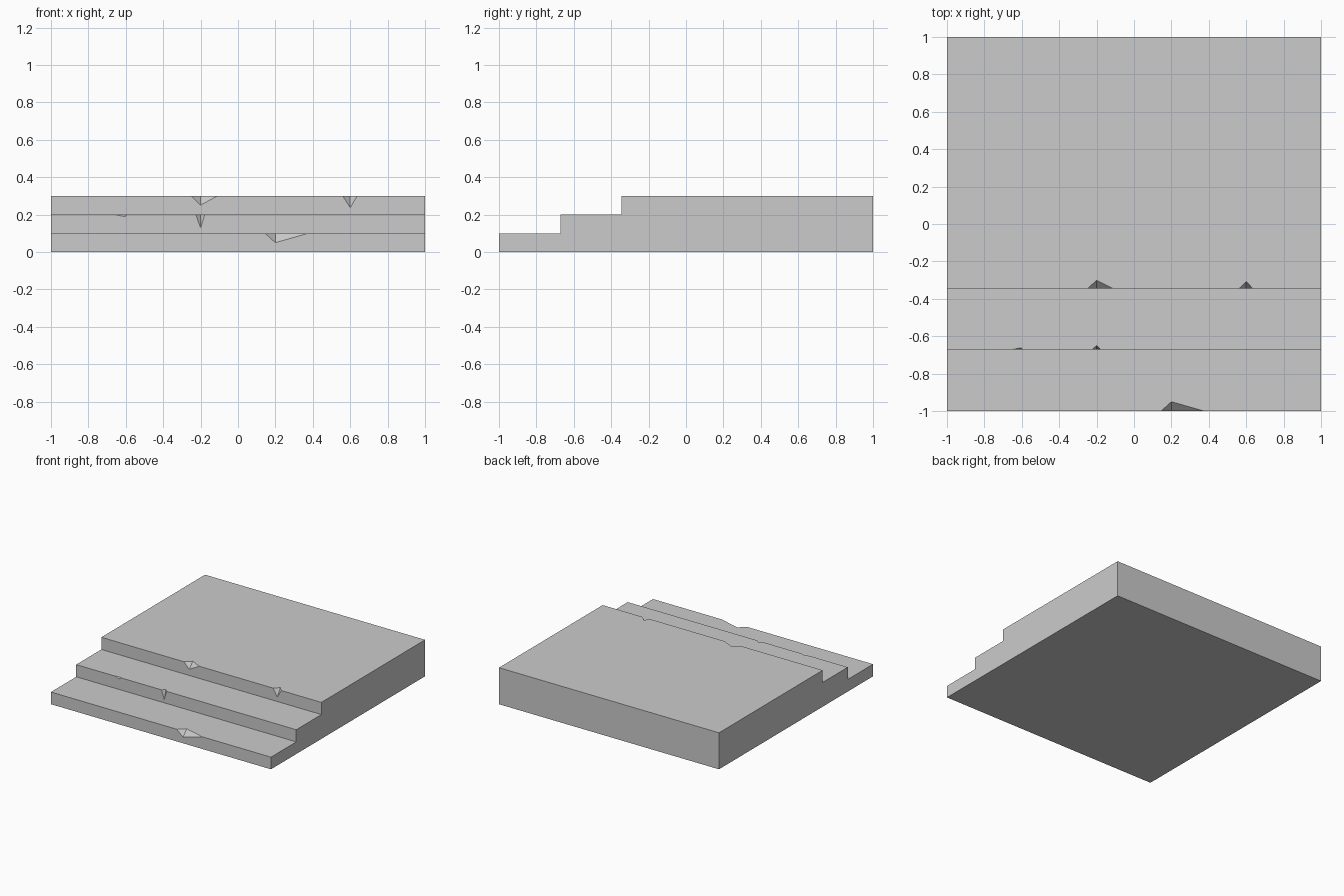
import bpy
import bmesh

cube = bpy.data.objects.get("Cube")
if cube:
    bpy.data.objects.remove(cube, do_unlink=True)

stone = bpy.data.materials.new("grey stone")
stone.use_nodes = True
grey = (0.6, 0.6, 0.6, 1)
stone.diffuse_color = grey
stone.node_tree.nodes["Principled BSDF"].inputs["Base Color"].default_value = grey

HALF = 1.0
# Each step: front y, top z, and chips as (left x, tip x, right x, depth, drop)
STEPS = [
    (-1.0, 0.1, [(0.145, 0.2, 0.375, 0.05, 0.05)]),
    (-0.672, 0.2, [(-0.655, -0.605, -0.593, 0.01, 0.011),
                   (-0.225, -0.2, -0.178, 0.022, 0.072)]),
    (-0.346, 0.3, [(-0.25, -0.2, -0.11, 0.045, 0.049),
                   (0.56, 0.6, 0.637, 0.038, 0.063)]),
]

bm = bmesh.new()


def vert(x, y, z):
    return bm.verts.new((x, y, z))


# Side outline, starting at the bottom front corner
outline = [(-HALF, 0.0)]
for i, (y, z, chips) in enumerate(STEPS):
    back = STEPS[i + 1][0] if i + 1 < len(STEPS) else HALF
    outline += [(y, z), (back, z)]
outline.append((HALF, 0.0))
right = [vert(-HALF, y, z) for y, z in outline]
left = [vert(HALF, y, z) for y, z in outline]
bm.faces.new(right)
bm.faces.new(left[::-1])

# Risers and treads, with a two-faced notch for every chip in the nosing
for i, (y, z, chips) in enumerate(STEPS):
    low, nose, back = 2 * i, 2 * i + 1, 2 * i + 2
    riser_edge, tread_edge = [right[nose]], [right[nose]]
    for x0, x1, x2, depth, drop in chips:
        a, b = vert(x0, y, z), vert(x2, y, z)
        deep, under = vert(x1, y + depth, z), vert(x1, y, z - drop)
        riser_edge += [a, under, b]
        tread_edge += [a, deep, b]
        bm.faces.new((a, under, deep))
        bm.faces.new((under, b, deep))
    riser_edge.append(left[nose])
    tread_edge.append(left[nose])
    bm.faces.new([left[low], *riser_edge[::-1], right[low]])
    bm.faces.new([*tread_edge, left[back], right[back]])

# Back wall and underside
bm.faces.new((right[-2], left[-2], left[-1], right[-1]))
bm.faces.new((right[-1], left[-1], left[0], right[0]))
bmesh.ops.recalc_face_normals(bm, faces=bm.faces[:])

mesh = bpy.data.meshes.new("stepped_platform")
bm.to_mesh(mesh)
bm.free()
mesh.materials.append(stone)
platform = bpy.data.objects.new("stepped_platform", mesh)
bpy.context.collection.objects.link(platform)
